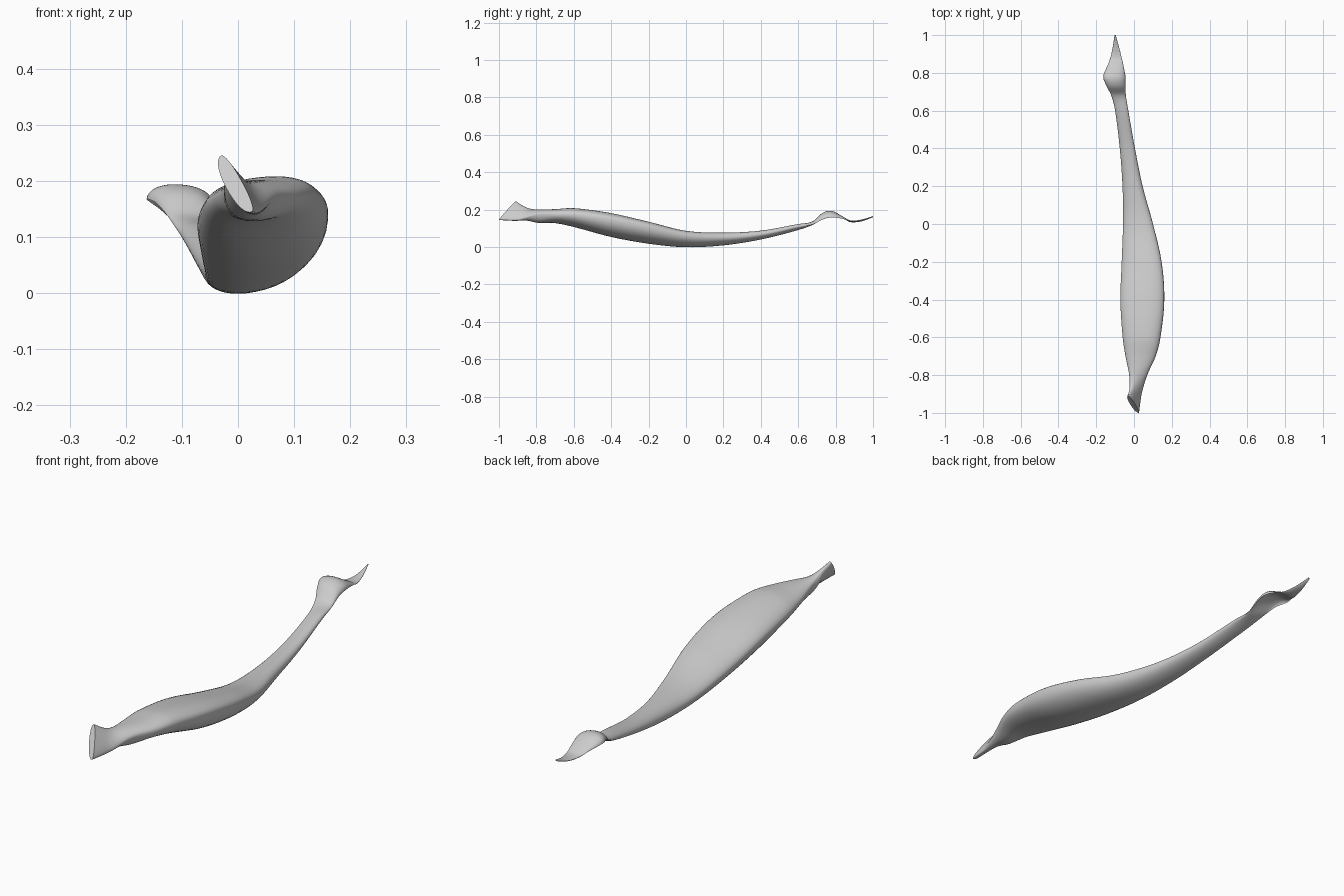
import bpy, bmesh, math
from mathutils import Vector

if "Cube" in bpy.data.objects:
    bpy.data.objects.remove(bpy.data.objects["Cube"])

# Stations along the strap: y, y shift of right edge, left edge x z, right edge x z, top bulge, bottom bulge
S = [
    (-.91, -.09, -.030, .245, .025, .145, .010, -.020),
    (-.87, -.03, -.018, .218, .038, .143, .015, -.022),
    (-.80, 0, -.025, .185, .070, .170, .022, -.047),
    (-.70, 0, -.045, .165, .115, .175, .032, -.042),
    (-.60, 0, -.060, .150, .140, .175, .043, -.054),
    (-.40, 0, -.072, .120, .160, .150, .043, -.080),
    (-.20, 0, -.065, .070, .145, .110, .040, -.070),
    (0, 0, -.058, .035, .100, .065, .033, -.049),
    (.20, 0, -.060, .028, .045, .055, .033, -.030),
    (.40, 0, -.075, .055, .005, .070, .024, -.021),
    (.60, 0, -.100, .100, -.030, .110, .017, -.013),
    (.68, 0, -.120, .130, -.043, .122, .012, -.005),
    (.73, 0, -.145, .160, -.045, .147, .028, .012),
    (.78, 0, -.163, .167, -.045, .158, .030, .018),
    (.84, 0, -.140, .150, -.056, .150, .012, .003),
    (.88, 0, -.125, .138, -.065, .140, .003, -.006),
    (.94, 0, -.112, .140, -.080, .145, .004, -.004),
    (1.0, 0, -.103, .160, -.097, .165, .002, -.002),
]
N, STEPS = 40, 6


def slope(i):
    a, b = S[max(i - 1, 0)], S[min(i + 1, len(S) - 1)]
    return [(q - p) / (b[0] - a[0]) for p, q in zip(a, b)]


def station(i, t):
    """Smooth Hermite blend between stations i and i+1."""
    h = S[i + 1][0] - S[i][0]
    w = (2*t**3 - 3*t*t + 1, (t**3 - 2*t*t + t) * h, 3*t*t - 2*t**3, (t**3 - t*t) * h)
    return [w[0]*a + w[1]*m + w[2]*b + w[3]*n
            for a, m, b, n in zip(S[i], slope(i), S[i + 1], slope(i + 1))]


def ring(bm, s):
    """Lens-shaped section hung between the left and right edges."""
    y, dy, xl, zl, xr, zr, top, bottom = s
    left, right = Vector((xl, y, zl)), Vector((xr, y + dy, zr))
    d = right - left
    normal = Vector((-d.z, 0, d.x)).normalized()
    verts = []
    for k in range(N):
        a = 2 * math.pi * k / N
        c, sn = math.cos(a), math.sin(a)
        u = 0.5 + 0.5 * math.copysign(abs(c) ** 0.9, c)
        bulge = (top if sn > 0 else bottom) * abs(sn) ** 0.95
        verts.append(bm.verts.new(left + d * u + normal * bulge))
    return verts


# Muscle belly with its tendon ends, lofted as one skin
bm = bmesh.new()
rings = [ring(bm, station(i, j / STEPS)) for i in range(len(S) - 1) for j in range(STEPS)]
rings.append(ring(bm, S[-1]))
for a, b in zip(rings, rings[1:]):
    for k in range(N):
        bm.faces.new((a[k], a[(k + 1) % N], b[(k + 1) % N], b[k]))
bm.faces.new(rings[0])
bm.faces.new(rings[-1])
bmesh.ops.recalc_face_normals(bm, faces=bm.faces)
mesh = bpy.data.meshes.new("muscle_strap")
bm.to_mesh(mesh)
bm.free()
obj = bpy.data.objects.new("muscle_strap", mesh)
bpy.context.collection.objects.link(obj)
bpy.context.view_layer.objects.active = obj
obj.select_set(True)
bpy.ops.object.shade_smooth_by_angle(angle=math.radians(50))
